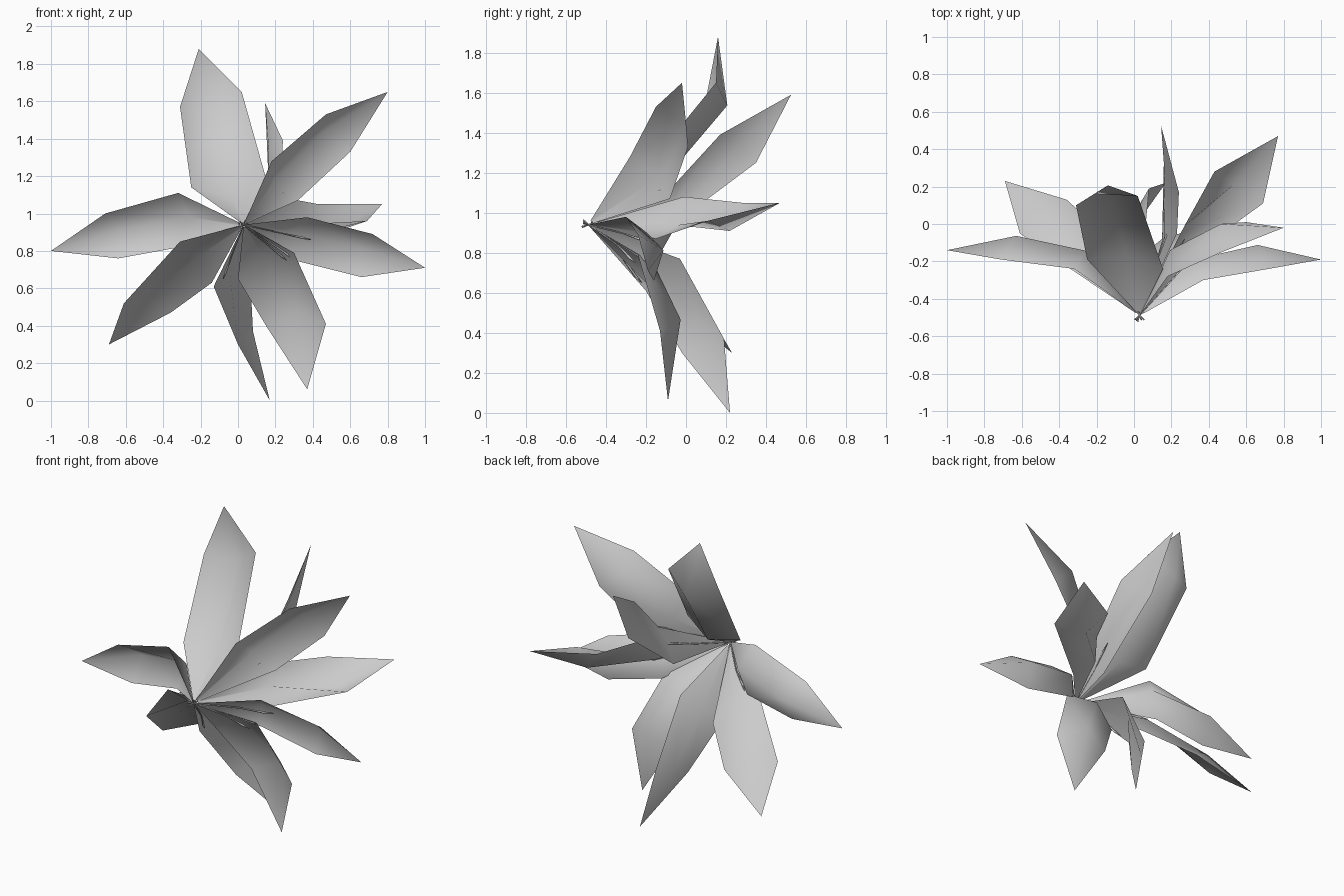
import bpy
import bmesh
from mathutils import Vector

cube = bpy.data.objects.get("Cube")
if cube:
    bpy.data.objects.remove(cube, do_unlink=True)

# One plain grey for the whole flower
grey = bpy.data.materials.new("plain_grey")
grey.use_nodes = True
grey.diffuse_color = (0.6, 0.6, 0.6, 1)
grey.node_tree.nodes["Principled BSDF"].inputs["Base Color"].default_value = grey.diffuse_color

HEART = Vector((0.03, -0.49, 0.94))   # where all petals meet
RIB_LOW, RIB_HIGH = 0.07, 0.1         # depth of the cupped midrib


def cupped_row(bm, left, right, depth):
    """Add one cross-section of a petal: left edge, sunken midrib, right edge."""
    middle = (left + right) / 2
    inward = (middle - HEART).cross(right - left).normalized()
    return [bm.verts.new(spot) for spot in (left, middle + inward * depth, right)]


def make_petal(name, belly, shoulder, tip, cup=1):
    """Build a petal from its belly edges, shoulder edges, tip and cupping."""
    belly = [Vector(spot) for spot in belly]
    shoulder = [Vector(spot) for spot in shoulder]
    foot = [HEART.lerp(spot, 0.06) for spot in belly]

    bm = bmesh.new()
    rows = [
        cupped_row(bm, *foot, RIB_LOW * cup * 0.06),
        cupped_row(bm, *belly, RIB_LOW * cup),
        cupped_row(bm, *shoulder, RIB_HIGH * cup),
    ]
    for lower, upper in zip(rows, rows[1:]):
        for i in range(2):
            bm.faces.new((lower[i], lower[i + 1], upper[i + 1], upper[i]))
    point = bm.verts.new(tip)
    for i in range(2):
        bm.faces.new((rows[-1][i], rows[-1][i + 1], point))
    for face in bm.faces:
        face.smooth = True

    mesh = bpy.data.meshes.new(name)
    bm.to_mesh(mesh)
    bm.free()
    mesh.materials.append(grey)
    petal = bpy.data.objects.new(name, mesh)
    bpy.context.collection.objects.link(petal)


def make_stamen(name, end):
    """Build a thin, slightly bowed filament with a thicker end."""
    end = Vector(end)
    reach = end - HEART
    start = HEART - reach.normalized() * 0.035
    bow = HEART + reach * 0.55 + Vector((0, 0.02, 0))
    curve = bpy.data.curves.new(name, "CURVE")
    curve.dimensions = "3D"
    curve.bevel_depth = 0.005
    curve.bevel_resolution = 1
    curve.use_fill_caps = True
    path = curve.splines.new("POLY")
    path.points.add(3)
    stops = (start, bow, HEART.lerp(end, 0.88), end)
    for stop, spot, size in zip(path.points, stops, (0.7, 0.8, 1.3, 0.4)):
        stop.co = (*spot, 1)
        stop.radius = size
    curve.materials.append(grey)
    stamen = bpy.data.objects.new(name, curve)
    bpy.context.collection.objects.link(stamen)


# Petals, clockwise from the top; each pair is a left and a right edge
make_petal("top_petal",
           belly=((-0.25, -0.19, 1.14), (0.155, -0.24, 1.17)),
           shoulder=((-0.31, 0.1, 1.57), (0.02, 0.15, 1.65)),
           tip=(-0.21, 0.16, 1.88), cup=1.1)
make_petal("back_petal",
           belly=((0.15, -0.09, 0.92), (0.23, -0.05, 1.15)),
           shoulder=((0.16, 0.35, 1.25), (0.24, 0.17, 1.39)),
           tip=(0.145, 0.525, 1.59), cup=-0.4)
make_petal("upper_left_petal",
           belly=((0.18, -0.28, 1.28), (0.32, -0.08, 1.07)),
           shoulder=((0.47, -0.15, 1.53), (0.6, 0.01, 1.33)),
           tip=(0.8, -0.02, 1.65))
make_petal("back_left_petal",
           belly=((0.27, -0.01, 1.08), (0.33, -0.15, 0.87)),
           shoulder=((0.43, 0.28, 1.05), (0.69, 0.11, 0.96)),
           tip=(0.77, 0.47, 1.05))
make_petal("left_petal",
           belly=((0.37, -0.3, 0.98), (0.3, -0.19, 0.75)),
           shoulder=((0.72, -0.24, 0.89), (0.66, -0.16, 0.66)),
           tip=(1, -0.19, 0.71))
make_petal("lower_left_petal",
           belly=((0.3, -0.24, 0.79), (0, -0.2, 0.65)),
           shoulder=((0.47, -0.13, 0.41), (0.15, -0.08, 0.4)),
           tip=(0.37, -0.09, 0.06))
make_petal("bottom_petal",
           belly=((0.06, -0.03, 0.77), (-0.13, -0.2, 0.61)),
           shoulder=((0.08, 0.19, 0.37), (0, -0.02, 0.3)),
           tip=(0.17, 0.22, 0), cup=0.2)
make_petal("lower_right_petal",
           belly=((-0.14, -0.07, 0.63), (-0.31, -0.26, 0.85)),
           shoulder=((-0.36, 0.13, 0.47), (-0.61, -0.05, 0.52)),
           tip=(-0.69, 0.23, 0.3), cup=0.6)
make_petal("right_petal",
           belly=((-0.31, -0.17, 0.82), (-0.32, -0.24, 1.11)),
           shoulder=((-0.64, -0.15, 0.76), (-0.71, -0.19, 1)),
           tip=(-1, -0.14, 0.8), cup=1.2)

# Stamens
make_stamen("upper_left_stamen", (0.27, -0.08, 1.13))
make_stamen("back_stamen", (0.19, -0.01, 1.07))
make_stamen("left_stamen", (0.39, -0.2, 0.86))
make_stamen("lower_left_stamen", (0.26, -0.25, 0.75))
make_stamen("bottom_stamen", (-0.08, -0.22, 0.65))
make_stamen("right_stamen", (-0.27, -0.2, 0.82))
